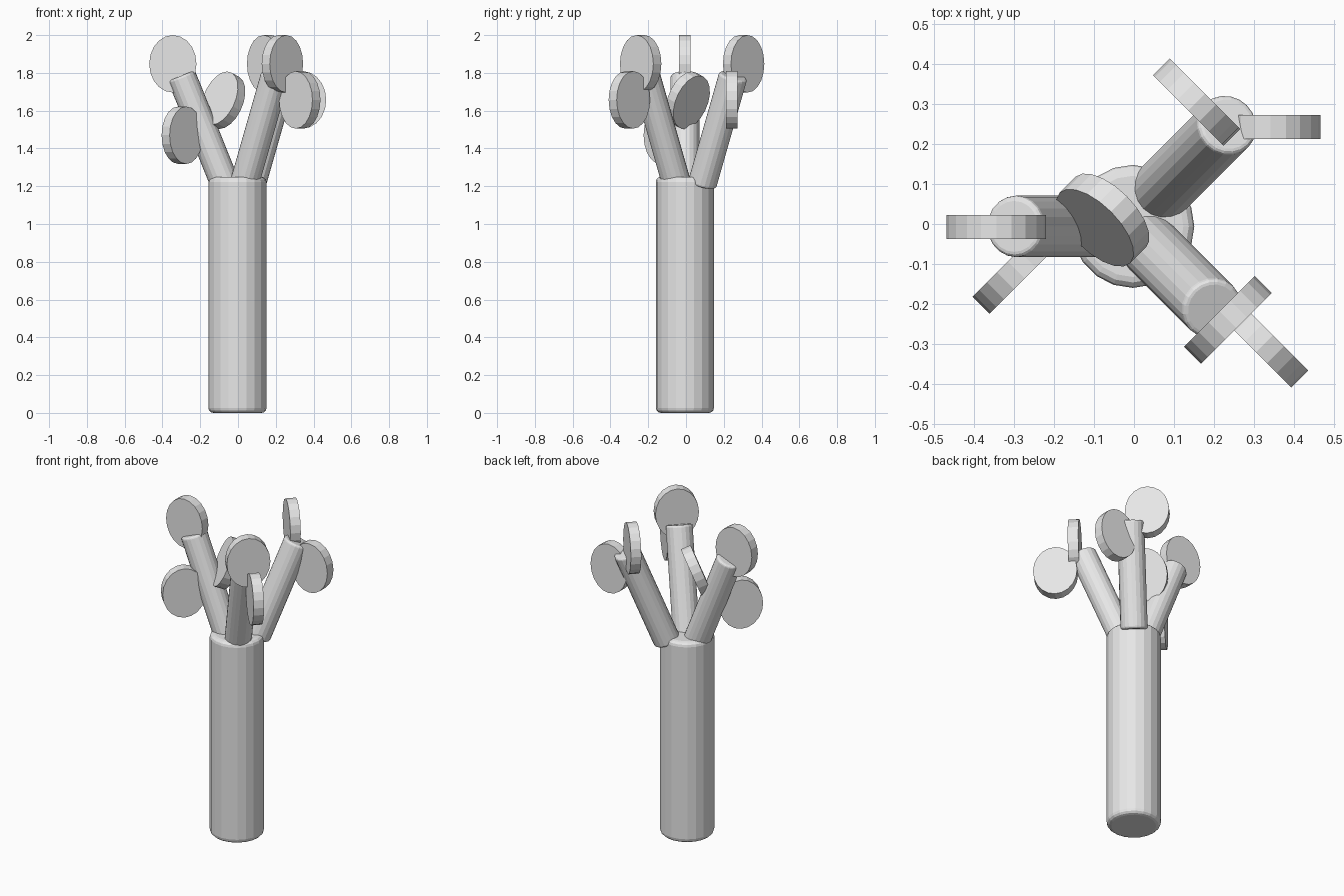
import bpy
import bmesh
import math
from mathutils import Matrix, Vector

default = bpy.data.objects.get("Cube")
if default:
    bpy.data.objects.remove(default, do_unlink=True)

SIDES = 20
UP = Vector((0, 0, 1))

# One plain grey for every part
grey = bpy.data.materials.new("light_grey")
grey.use_nodes = True
colour = (0.8, 0.8, 0.8, 1)
grey.diffuse_color = colour
grey.node_tree.nodes["Principled BSDF"].inputs["Base Color"].default_value = colour


def cylinder(name, radius, depth, matrix, bevel=0):
    """Flat-faced cylinder centred on its origin, with optionally rounded ends."""
    bm = bmesh.new()
    bmesh.ops.create_cone(bm, cap_ends=True, segments=SIDES,
                          radius1=radius, radius2=radius, depth=depth)
    if bevel:
        rims = [e for e in bm.edges
                if abs(e.verts[0].co.z - e.verts[1].co.z) < depth / 2]
        bmesh.ops.bevel(bm, geom=rims, offset=bevel, segments=3,
                        profile=0.5, affect='EDGES')
    bm.transform(matrix)
    bmesh.ops.recalc_face_normals(bm, faces=bm.faces)
    mesh = bpy.data.meshes.new(name)
    bm.to_mesh(mesh)
    bm.free()
    mesh.materials.append(grey)
    obj = bpy.data.objects.new(name, mesh)
    bpy.context.collection.objects.link(obj)
    return obj


def branch(name, tip, azimuth):
    """Half-size copy of the trunk, leaning outwards and ending at the tip."""
    lean, length = math.radians(22), 0.62
    a = math.radians(azimuth)
    axis = Vector((math.sin(lean) * math.cos(a),
                   math.sin(lean) * math.sin(a), math.cos(lean)))
    centre = Vector(tip) - axis * length / 2
    turn = Matrix.Rotation(a, 4, 'Z') @ Matrix.Rotation(lean, 4, 'Y')
    cylinder(name, 0.077, length, Matrix.Translation(centre) @ turn, 0.013)


def leaf(name, centre, azimuth, tilt=0):
    """Upright oval disc whose width runs along the azimuth."""
    a, t = math.radians(azimuth), math.radians(tilt)
    width = Vector((math.cos(a), math.sin(a), 0))
    side = Vector((-math.sin(a), math.cos(a), 0))
    tall = UP * math.cos(t) + side * math.sin(t)
    normal = width.cross(tall)
    frame = Matrix((width * 0.125, tall * 0.152, normal)).transposed().to_4x4()
    cylinder(name, 1, 0.06, Matrix.Translation(centre) @ frame)


# Trunk
cylinder("trunk", 0.154, 1.25, Matrix.Translation((-0.003, -0.006, 0.625)), 0.027)

# Branches
branch("right_branch", (-0.30, -0.006, 1.785), 180)
branch("back_left_branch", (0.235, 0.25, 1.785), 45)
branch("front_left_branch", (0.197, -0.213, 1.785), -45)

# Leaves on the right branch
leaf("right_top_leaf", (-0.345, -0.007, 1.848), 0)
leaf("right_low_leaf", (-0.295, -0.115, 1.47), 45)
leaf("right_inner_leaf", (-0.078, 0.01, 1.655), -45, 22)

# Leaves on the front left branch
leaf("front_top_leaf", (0.235, -0.24, 1.848), 45)
leaf("front_outer_leaf", (0.327, -0.30, 1.657), -45)

# Leaves on the back left branch
leaf("back_top_leaf", (0.157, 0.305, 1.848), -45)
leaf("back_outer_leaf", (0.342, 0.243, 1.657), 0)
